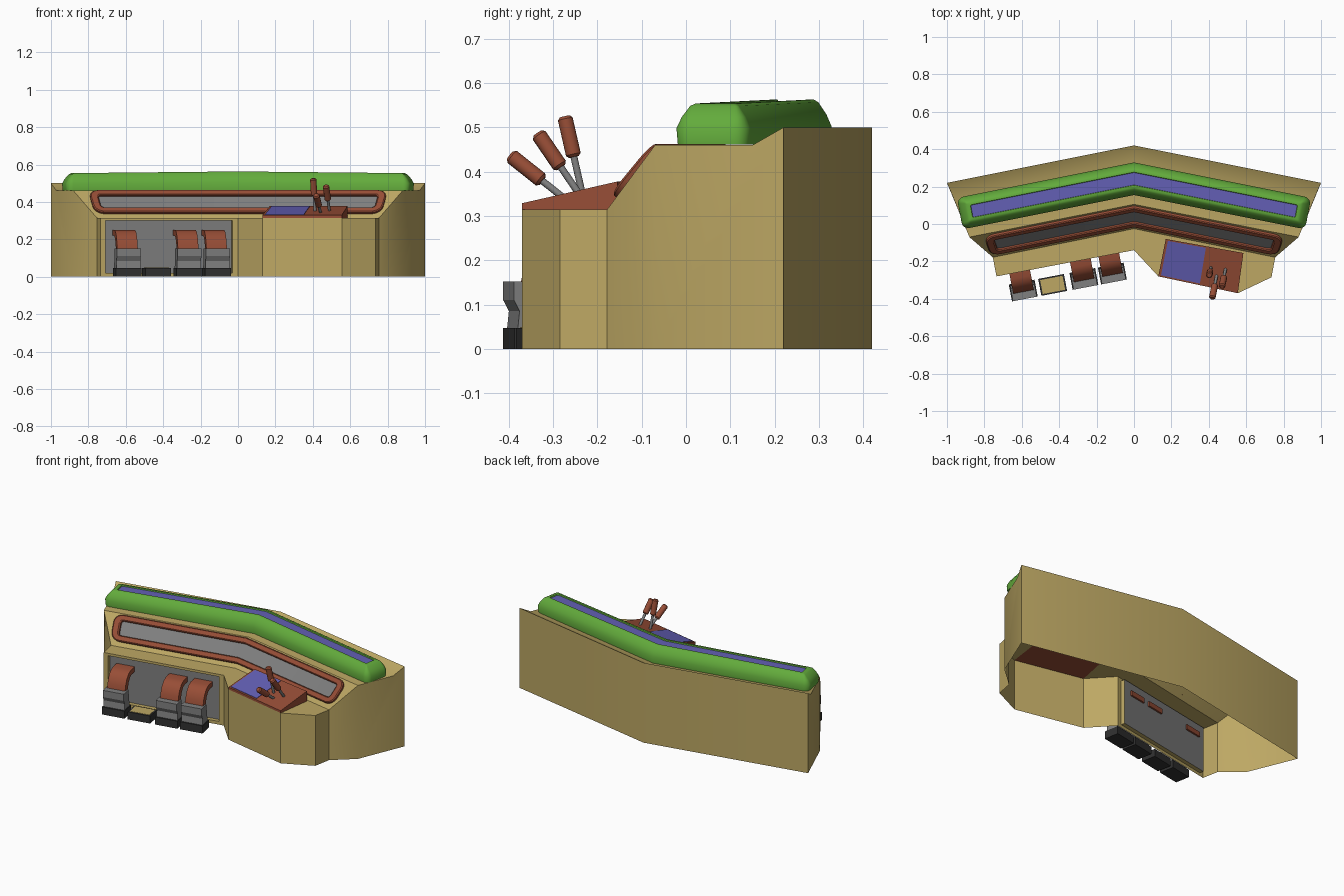
import bpy, bmesh, math
from mathutils import Vector

if "Cube" in bpy.data.objects:
    bpy.data.objects.remove(bpy.data.objects["Cube"])

def material(name, r, g, b):
    m = bpy.data.materials.new(name)
    m.diffuse_color = (r, g, b, 1)
    m.use_nodes = True
    m.node_tree.nodes["Principled BSDF"].inputs["Base Color"].default_value = m.diffuse_color
    return m

TAN = material("tan", .51, .39, .127)
GREEN = material("green", .125, .41, .045)
RUST = material("rust_red", .31, .075, .037)
PURPLE = material("purple", .125, .115, .46)
GREY = material("grey", .215, .215, .215)
DARK = material("charcoal", .03, .03, .03)

def make(name, faces, mats, smooth=35):
    """faces: list of (points, material index)"""
    bm = bmesh.new()
    for pts, mi in faces:
        f = bm.faces.new([bm.verts.new(p) for p in pts])
        f.material_index = mi
    bmesh.ops.remove_doubles(bm, verts=bm.verts, dist=.0005)
    bmesh.ops.recalc_face_normals(bm, faces=bm.faces)
    me = bpy.data.meshes.new(name)
    bm.to_mesh(me)
    bm.free()
    for m in mats:
        me.materials.append(m)
    ob = bpy.data.objects.new(name, me)
    bpy.context.collection.objects.link(ob)
    bpy.ops.object.select_all(action='DESELECT')
    ob.select_set(True)
    bpy.context.view_layer.objects.active = ob
    bpy.ops.object.shade_smooth_by_angle(angle=math.radians(smooth))
    return ob

def rows(a, b):
    return [([a[i], a[i + 1], b[i + 1], b[i]], 0) for i in range(len(a) - 1)]

def floor(p, z=0):
    return (p[0], p[1], z)

# ---- frame of the front left wall: u leftwards, v outwards, z up
Q, P = Vector((0, -.14, 0)), Vector((-.735, -.28, 0))
L = (P - Q).length
D = (P - Q) / L
N = Vector((-D.y, D.x, 0))

def wall(u, v, z):
    return Q + D * u + N * v + Vector((0, 0, z))

# ---- body: chevron rows from back to front, open underneath
def chevron(x, y, yc, z):
    return [(-x, y, z), (0, yc, z), (x, y, z)]

A = chevron(1, .22, .42, 0)
B = chevron(1, .22, .42, .5)
C = chevron(.97, .15, .344, .46)
Dk = chevron(.88, -.07, .105, .46)
E = chevron(.755, -.178, -.025, .315)
front = [E[0]] + [(x, y, .315) for x, y in
         [(-.735, -.28), (0, -.14), (.13, -.28), (.555, -.37), (.735, -.285)]] + [E[2]]
K1, K2 = (.17, -.08, .315), (.585, -.155, .315)
faces = rows(A, B) + rows(B, C) + rows(C, Dk) + rows(Dk, E)
for i in (0, 2):
    faces.append(([A[i], B[i], C[i], Dk[i], floor(Dk[i])], 0))
    faces.append(([Dk[i], floor(Dk[i]), floor(E[i]), E[i]], 0))
for i in range(6):
    if i != 1:
        a, b = front[i], front[i + 1]
        faces.append(([a, b, floor(b), floor(a)], 0))
# deck, with the gap filled by the control box
for f in ([E[0], front[1], front[2], E[1]], [E[1], front[2], front[3], K1],
          [E[1], K1, K2, E[2]], [K2, front[4], front[5], E[2]]):
    faces.append((f, 0))
# framed recess with grey back panel
def rect(u0, u1, z0, z1, v):
    return [wall(u0, v, z0), wall(u1, v, z0), wall(u1, v, z1), wall(u0, v, z1)]
loops = [rect(0, L, 0, .315, 0), rect(.03, L - .028, .02, .3, 0), rect(.03, L - .028, .02, .3, -.025)]
for a, b in zip(loops, loops[1:]):
    faces += rows(a + a[:1], b + b[:1])
faces.append((loops[2], 1))
make("console_body", faces, [TAN, GREY], 30)

# ---- rounded long loops that follow the chevron
def loop(fn, hx, lo, hi, r, taper, inset, h):
    hx, lo, hi, r = hx - inset, lo + inset, hi - inset, max(r - inset, .008)
    pts = [(0, lo)]
    for cy, a0 in ((lo + r, -90), (hi - r, 0)):
        for k in range(6):
            a = math.radians(a0 + 18 * k)
            pts.append((hx - r + r * math.cos(a), cy + r * math.sin(a)))
    pts.append((0, hi))
    pts += [(-x, p) for x, p in reversed(pts[1:-1])]
    out = []
    for x, p in pts:
        x *= 1 + taper * (p - lo)
        out.append(fn(x, p, h))
    return out

def skin(name, loops, mats, smooth, bottom=False):
    faces = []
    for a, b in zip(loops, loops[1:]):
        faces += rows(a + a[:1], b + b[:1])
    caps = [(loops[-1], 1)] + ([(loops[0], 0)] if bottom else [])
    for c, mi in caps:
        m = len(c) // 2
        faces += [(c[:m + 1], mi), (c[m:] + c[:1], mi)]
    return make(name, faces, mats, smooth)

# green visor with purple strip along its top
def visor_pt(x, p, h):
    return (x, .242 + p - .2 * abs(x), .462 + h * (1 - .1 * abs(x)))
prof = [(.003, 0), (0, .04), (.012, .068), (.03, .095), (.04, .101), (.052, .101), (.054, .094)]
skin("visor", [loop(visor_pt, .915, -.087, .087, .035, .2, i, h) for i, h in prof],
     [GREEN, PURPLE], 50, True)

# rust trim ring and grey display on the sloping face
def slope_pt(x, p, h):
    k = p / .191
    return (x, -.025 + .128 * k - .2 * abs(x) - .757 * h, .315 + .145 * k + .654 * h)
prof = [(0, 0), (0, .014), (.005, .019), (.03, .019), (.035, .014), (.035, .003)]
skin("display_trim", [loop(slope_pt, .765, .027, .183, .05, .3, i, h) for i, h in prof],
     [RUST, GREY], 30)

# ---- control box: wedge between deck corners
low = [Vector(p) for p in (K1, K2, front[4], front[3])]
high = [p + Vector((0, 0, z)) for p, z in zip(low, (.063, .063, .014, .014))]
faces = rows(low + low[:1], high + high[:1]) + [(low, 0), (high, 0)]
make("control_box", faces, [RUST], 20)

def box_top(s, t, h):
    return high[0].lerp(high[1], s).lerp(high[3].lerp(high[2], s), t) + Vector((0, 0, h))

def plate(s0, s1, t0, t1, h):
    return [box_top(s0, t0, h), box_top(s1, t0, h), box_top(s1, t1, h), box_top(s0, t1, h)]
a, b = plate(.03, .52, .04, .96, -.002), plate(.03, .52, .04, .96, .003)
make("control_screen", rows(a + a[:1], b + b[:1]) + [(b, 0)], [PURPLE], 20)

# ---- levers: grey shaft with rust handle
def rod(name, p, q, r, mat, chamfer=0):
    p, q = Vector(p), Vector(q)
    d = (q - p).normalized()
    e = d.orthogonal().normalized()
    f = d.cross(e)
    def ring(c, rr):
        return [c + (e * math.cos(k * math.pi / 6) + f * math.sin(k * math.pi / 6)) * rr for k in range(12)]
    rings = [ring(p, r - chamfer), ring(p + d * chamfer, r), ring(q - d * chamfer, r), ring(q, r - chamfer)]
    if not chamfer:
        rings = [rings[0], rings[3]]
    faces = [(rings[0], 0), (rings[-1], 0)]
    for a, b in zip(rings, rings[1:]):
        faces += rows(a + a[:1], b + b[:1])
    make(name, faces, [mat], 35)

for i, (base, tip) in enumerate([((.412, -.233, .345), (.402, -.274, .525)),
                                 ((.442, -.275, .34), (.418, -.397, .437)),
                                 ((.490, -.238, .345), (.470, -.335, .487))]):
    base, tip = Vector(base), Vector(tip)
    mid = tip + (base - tip).normalized() * .094
    rod(f"lever_shaft_{i+1}", base, mid, .008, GREY)
    rod(f"lever_handle_{i+1}", mid, tip, .0175, RUST, .006)

# ---- pedals: side profiles (v, z) extruded along the wall
def prism(name, prof, u, w, mat, smooth=35):
    a = [wall(u - w / 2, v, z) for v, z in prof]
    b = [wall(u + w / 2, v, z) for v, z in prof]
    return make(name, rows(a + a[:1], b + b[:1]) + [(a, 0), (b, 0)], [mat], smooth)

BASE = [(.055, 0), (.147, 0), (.147, .047), (.055, .047)]
PAD = [(.065, .047), (.138, .047), (.134, .085), (.147, .11), (.147, .152), (.08, .152), (.075, .1)]
ARM = [(-.035, .25), (.03, .25), (.06, .24), (.085, .215), (.102, .18), (.108, .15),
       (.07, .15), (.06, .185), (.04, .21), (.015, .22), (-.035, .22)]
PLATE = [(.063, .04), (.139, .04), (.139, .049), (.063, .049)]
for i, u in enumerate((.622, .462, .292, .137)):
    prism(f"pedal_base_{i+1}", BASE, u, .14, DARK)
    if i == 1:
        prism("empty_pedal_plate", PLATE, u, .122, TAN)
    else:
        prism(f"pedal_pad_{i+1}", PAD, u, .13, GREY, 20)
        prism(f"pedal_arm_{i+1}", ARM, u, .112, RUST)
